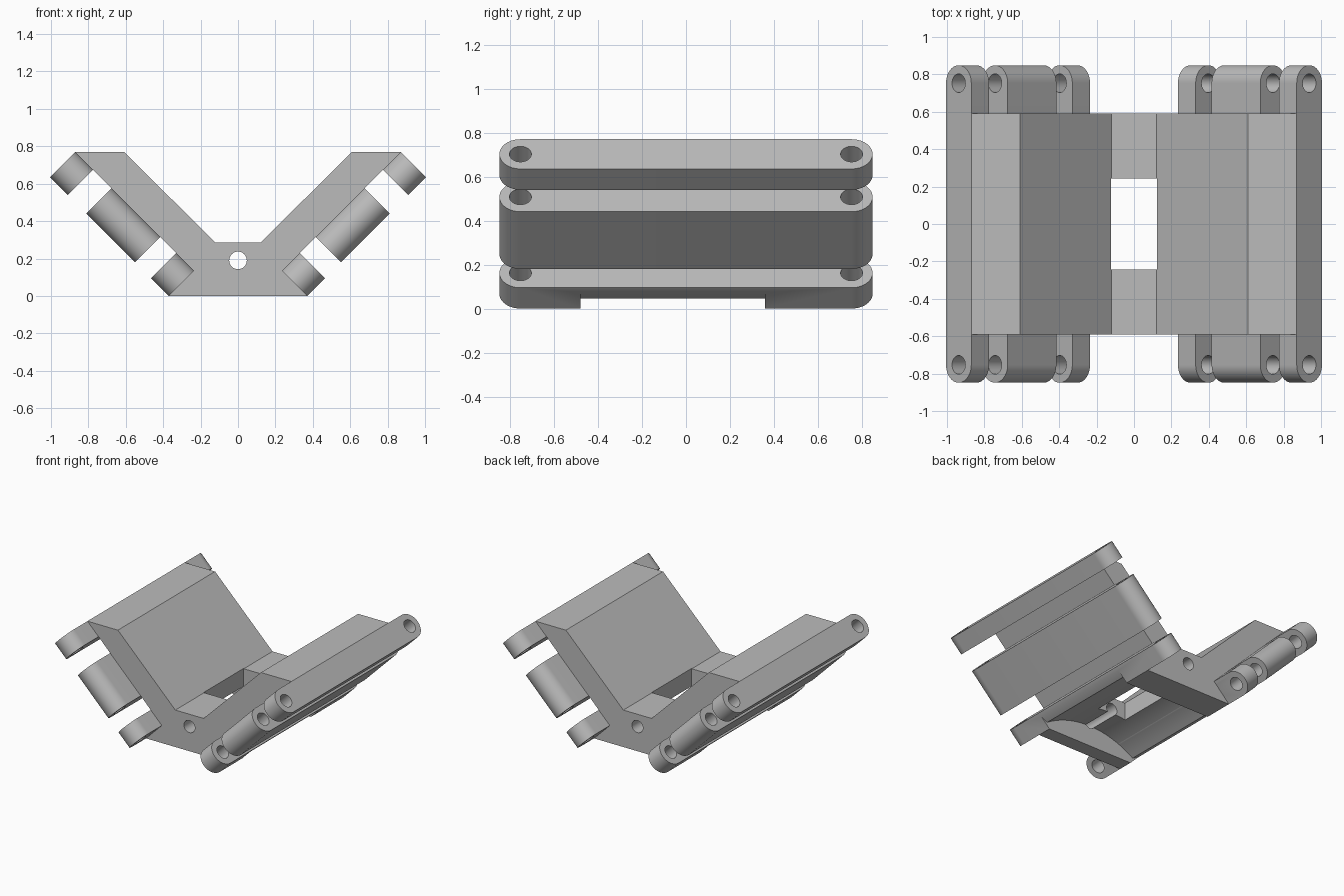
import bpy
import bmesh
import math
from mathutils import Vector

cube = bpy.data.objects.get("Cube")
if cube:
    bpy.data.objects.remove(cube, do_unlink=True)

# One plain grey material
grey = bpy.data.materials.new("mid_grey")
grey.use_nodes = True
color = (0.5, 0.5, 0.5, 1)
grey.diffuse_color = color
grey.node_tree.nodes["Principled BSDF"].inputs["Base Color"].default_value = color

X, Y, Z = Vector((1, 0, 0)), Vector((0, 1, 0)), Vector((0, 0, 1))


def prism(name, outline, origin, a, b, sweep):
    """Extrude a 2D outline, laid out on axes a and b, along the sweep vector."""
    bm = bmesh.new()
    face = bm.faces.new([bm.verts.new(origin + a * p + b * q) for p, q in outline])
    moved = bmesh.ops.extrude_face_region(bm, geom=[face])["geom"]
    bmesh.ops.translate(bm, vec=sweep, verts=[v for v in moved if isinstance(v, bmesh.types.BMVert)])
    if face.is_valid and len(bm.faces) == len(outline) + 1:
        bm.faces.new(list(face.verts))
    bmesh.ops.recalc_face_normals(bm, faces=bm.faces)
    mesh = bpy.data.meshes.new(name)
    bm.to_mesh(mesh)
    bm.free()
    mesh.materials.append(grey)
    obj = bpy.data.objects.new(name, mesh)
    bpy.context.collection.objects.link(obj)
    return obj


def arc(cx, cy, r, start, end, steps):
    angles = [start + (end - start) * i / steps for i in range(steps + 1)]
    return [(cx + r * math.cos(t), cy + r * math.sin(t)) for t in angles]


def circle(cx, cy, r):
    return arc(cx, cy, r, 0, 2 * math.pi, 32)[:-1]


def cut(obj, cutter):
    mod = obj.modifiers.new("cut", "BOOLEAN")
    mod.operation = "DIFFERENCE"
    mod.solver = "EXACT"
    mod.object = cutter
    bpy.context.view_layer.objects.active = obj
    bpy.ops.object.modifier_apply(modifier=mod.name)


def mirrored(half):
    return half + [(-x, z) for x, z in reversed(half)]


# V-shaped body
half_body = [(0.37, 0), (0.235, 0.135), (0.87, 0.77), (0.61, 0.77), (0.12, 0.285)]
body = prism("v_body", mirrored(half_body), Vector((0, -0.592, 0)), X, Z, Y * 1.184)

# Cutters: arched recess below, square window, lengthwise bore
sag, half_chord, crown = 0.115, 0.39, 0.16
radius = (half_chord ** 2 + sag ** 2) / (2 * sag)
swing = math.asin(half_chord / radius)
arch = arc(0, crown - radius, radius, math.pi / 2 + swing, math.pi / 2 - swing, 24)
recess_outline = arch + [(0.48, 0.093), (0.48, -0.1), (-0.48, -0.1), (-0.48, 0.093)]
recess = prism("recess_cutter", recess_outline, Vector((0, -0.48, 0)), X, Z, Y * 0.84)
window = prism("window_cutter", mirrored([(0.122, -0.242), (0.122, 0.242)]),
               Vector((0, 0, -0.1)), X, Y, Z)
bore = prism("bore_cutter", circle(0, 0.19, 0.047), Vector((0, -1, 0)), X, Z, Y * 2)
for cutter in (recess, window, bore):
    cut(body, cutter)

# Rounded hinge bars under each sloping arm: start and length along the slope
bars = {"lower": (0, 0.134), "middle": (0.255, 0.368), "upper": (0.764, 0.134)}
r, pin_y = 0.0955, 0.753
quarter = math.pi / 2
stadium = arc(pin_y, r, r, -quarter, quarter, 24) + arc(-pin_y, r, r, quarter, 3 * quarter, 24)
parts = [body]
for side, s in (("left", 1), ("right", -1)):
    along = Vector((s, 0, 1)).normalized()
    outward = Vector((s, 0, -1)).normalized()
    base = Vector((0.235 * s, 0, 0.135))
    for level, (start, length) in bars.items():
        bar = prism(f"{side}_{level}_bar", stadium, base + along * start,
                    Y, outward, along * length)
        # Pin holes at both ends
        for y in (-pin_y, pin_y):
            pin = prism("pin_cutter", circle(y, r, 0.05), base + along * (start - 0.1),
                        Y, outward, along * (length + 0.2))
            cut(bar, pin)
            bpy.data.objects.remove(pin, do_unlink=True)
        if level == "lower":
            cut(bar, recess)
        parts.append(bar)

for cutter in (recess, window, bore):
    bpy.data.objects.remove(cutter, do_unlink=True)

# Smooth the rounds, keep the edges crisp
bpy.ops.object.select_all(action="DESELECT")
for part in parts:
    part.select_set(True)
bpy.context.view_layer.objects.active = body
bpy.ops.object.shade_smooth_by_angle(angle=math.radians(25))
